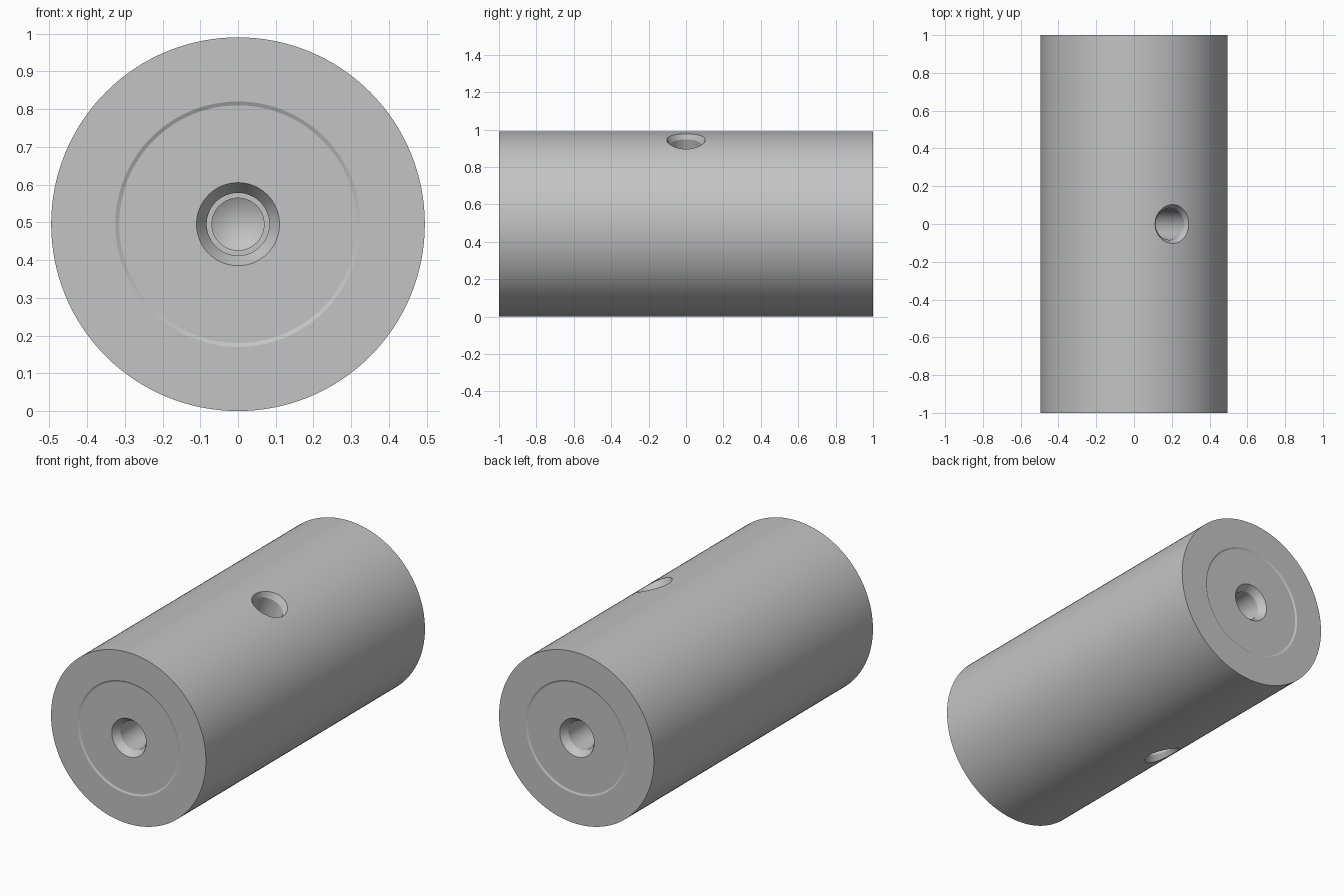
import bpy, bmesh
from math import radians
from mathutils import Matrix

cube = bpy.data.objects.get("Cube")
if cube:
    bpy.data.objects.remove(cube, do_unlink=True)

CENTRE = Matrix.Translation((0, 0, 0.495))

steel = bpy.data.materials.new("satin_grey")
steel.use_nodes = True
colour = (0.55, 0.55, 0.55, 1)
steel.diffuse_color = colour
steel.node_tree.nodes["Principled BSDF"].inputs["Base Color"].default_value = colour


def lathe(name, half, sides, rotation):
    """Revolve a (radius, height) half profile, mirrored about height zero."""
    profile = half + [(r, -h) for r, h in reversed(half)]
    bm = bmesh.new()
    verts = [bm.verts.new((r, 0, h)) for r, h in profile]
    edges = [bm.edges.new(pair) for pair in zip(verts, verts[1:])]
    bmesh.ops.spin(bm, geom=verts + edges, axis=(0, 0, 1), cent=(0, 0, 0),
                   angle=radians(360), steps=sides)
    bmesh.ops.remove_doubles(bm, verts=bm.verts[:], dist=1e-5)
    bmesh.ops.recalc_face_normals(bm, faces=bm.faces[:])
    bm.transform(CENTRE @ rotation)
    mesh = bpy.data.meshes.new(name)
    bm.to_mesh(mesh)
    bm.free()
    mesh.materials.append(steel)
    obj = bpy.data.objects.new(name, mesh)
    bpy.context.collection.objects.link(obj)
    return obj


# Cylinder with stepped, countersunk blind bores and shallow recesses at both ends
end_profile = [
    (0, 0.59), (0.069, 0.63),        # drill tip
    (0.069, 0.72), (0.083, 0.72),    # ledge
    (0.083, 0.955), (0.11, 0.995),   # bore and countersink
    (0.315, 0.995), (0.325, 1.0),    # recessed end face
    (0.495, 1.0), (0.495, 0.13),     # rim and barrel
]
body = lathe("cylinder_body", end_profile, 128, Matrix.Rotation(radians(90), 4, "X"))

# Tilted cross hole, countersunk at both mouths
hole_profile = [(0, 0.56), (0.138, 0.56), (0.084, 0.46)]
cutter = lathe("cross_hole_cutter", hole_profile, 64,
               Matrix.Rotation(radians(24.4), 4, "Y"))
cutter.hide_render = True

cut = body.modifiers.new("cross_hole", "BOOLEAN")
cut.operation = "DIFFERENCE"
cut.solver = "EXACT"
cut.object = cutter

bpy.ops.object.select_all(action="DESELECT")
body.select_set(True)
bpy.context.view_layer.objects.active = body
bpy.ops.object.modifier_apply(modifier=cut.name)
bpy.data.objects.remove(cutter, do_unlink=True)
bpy.ops.object.shade_smooth_by_angle(angle=radians(15))
